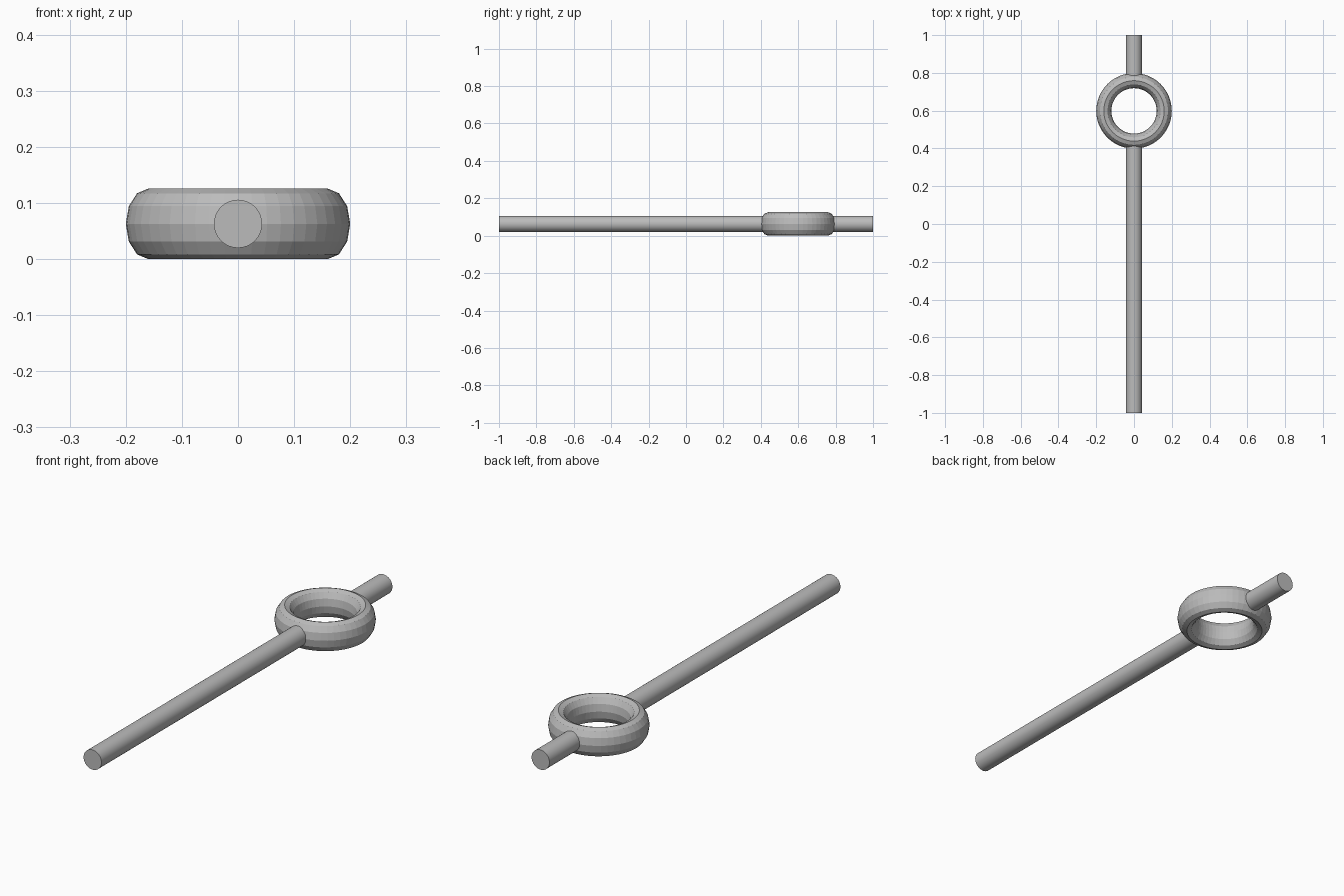
import bpy, bmesh, math
from mathutils import Matrix

if "Cube" in bpy.data.objects:
    bpy.data.objects.remove(bpy.data.objects["Cube"])

ROD_R, MID_Z = 0.043, 0.0628
RING_Y, RING_MAJOR, RING_MINOR = 0.599, 0.16, 0.04

grey = bpy.data.materials.new("plain_grey")
grey.diffuse_color = (0.5, 0.5, 0.5, 1)
grey.use_nodes = True
grey.node_tree.nodes["Principled BSDF"].inputs["Base Color"].default_value = grey.diffuse_color


def finish(name, bm):
    bmesh.ops.recalc_face_normals(bm, faces=bm.faces[:])
    mesh = bpy.data.meshes.new(name)
    bm.to_mesh(mesh)
    bm.free()
    mesh.materials.append(grey)
    ob = bpy.data.objects.new(name, mesh)
    bpy.context.collection.objects.link(ob)
    return ob


def rod(name, y0, y1):
    bm = bmesh.new()
    m = Matrix.Translation((0, (y0 + y1) / 2, MID_Z)) @ Matrix.Rotation(math.pi / 2, 4, 'X')
    bmesh.ops.create_cone(bm, cap_ends=True, segments=32, radius1=ROD_R,
                          radius2=ROD_R, depth=y1 - y0, matrix=m)
    for f in bm.faces:
        f.smooth = len(f.verts) == 4
    for e in bm.edges:
        e.smooth = all(f.smooth for f in e.link_faces)
    return finish(name, bm)


# Long shaft and short tip, both ending inside the ring wall
rod("long_shaft", -1.0, RING_Y - RING_MAJOR)
rod("short_tip", RING_Y + RING_MAJOR, 1.0)

# Ring: faceted torus stretched to a tall oval section
bpy.ops.mesh.primitive_torus_add(major_segments=48, minor_segments=12,
                                 major_radius=RING_MAJOR, minor_radius=RING_MINOR)
ring = bpy.context.object
ring.name = "eye_ring"
ring.data.transform(Matrix.Translation((0, RING_Y, MID_Z))
                    @ Matrix.Diagonal((1, 1, MID_Z / RING_MINOR, 1)))
ring.data.materials.append(grey)
